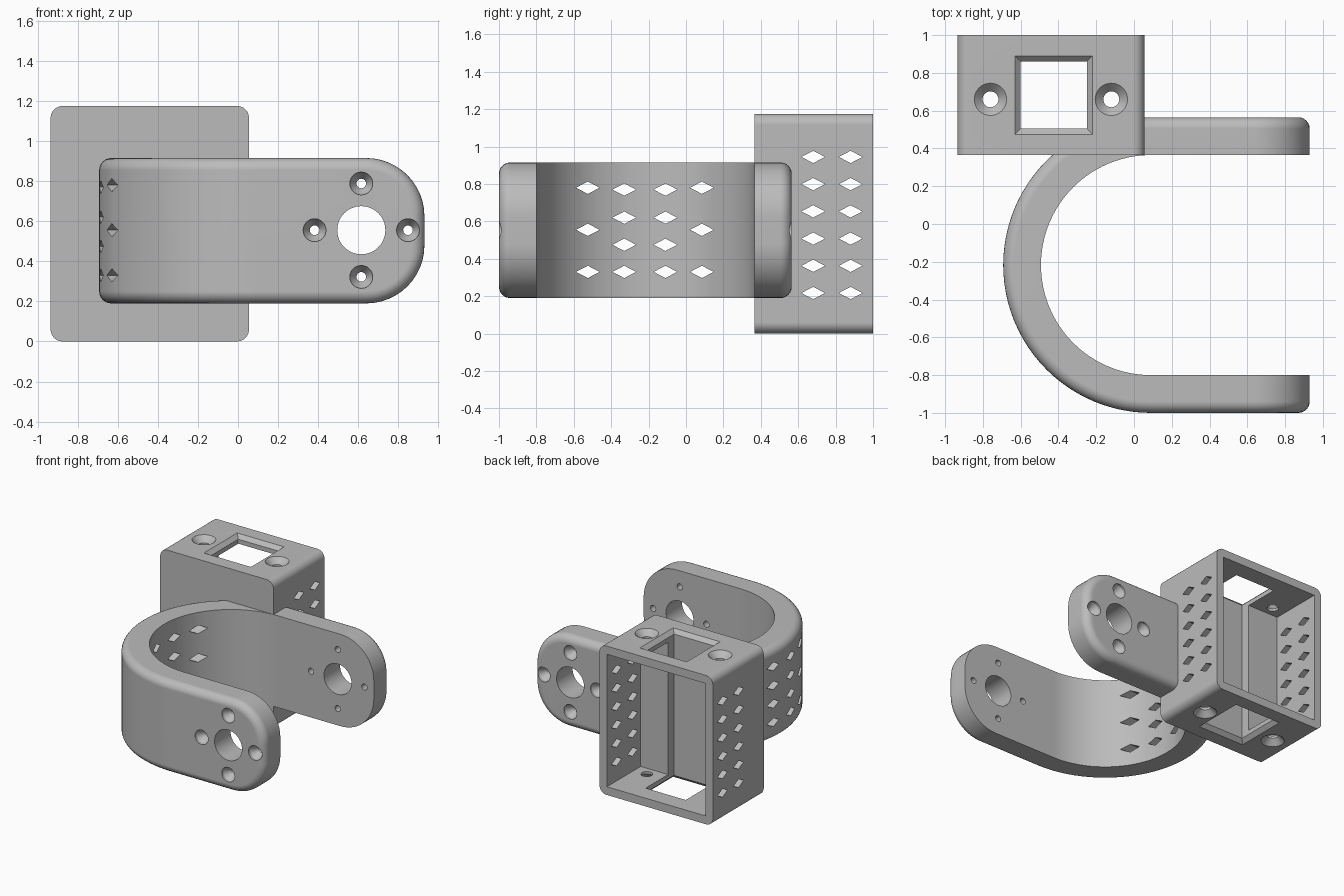
import bpy, bmesh, math
from math import sin, cos, pi

if "Cube" in bpy.data.objects:
    bpy.data.objects.remove(bpy.data.objects["Cube"])

grey = bpy.data.materials.new("grey plastic")
grey.diffuse_color = (0.5, 0.5, 0.5, 1)
grey.use_nodes = True
grey.node_tree.nodes["Principled BSDF"].inputs["Base Color"].default_value = grey.diffuse_color


def loft(bm, rings):
    """Closed solid through equal-sized rings of points."""
    rows = [[bm.verts.new(p) for p in r] for r in rings]
    n = len(rows[0])
    for a, b in zip(rows, rows[1:]):
        for i in range(n):
            bm.faces.new((a[i], a[(i + 1) % n], b[(i + 1) % n], b[i]))
    bm.faces.new(rows[0])
    bm.faces.new(rows[-1])


def lathe(bm, centre, axis, profile, sides=32):
    """Round solid along y or z; profile holds (position, radius)."""
    rings = []
    for t, r in profile:
        ring = []
        for i in range(sides):
            u, v = r * cos(2 * pi * i / sides), r * sin(2 * pi * i / sides)
            ring.append((centre[0] + u, t, centre[1] + v) if axis == "y"
                        else (centre[0] + u, centre[1] + v, t))
        rings.append(ring)
    loft(bm, rings)


def diamond(bm, y, z, x0, x1):
    """Diamond-shaped prism along x."""
    shape = ((-.063, 0), (0, -.033), (.063, 0), (0, .033))
    loft(bm, [[(x, y + a, z + b) for a, b in shape] for x in (x0, x1)])


def make(name, bm):
    bmesh.ops.recalc_face_normals(bm, faces=bm.faces)
    me = bpy.data.meshes.new(name)
    bm.to_mesh(me)
    bm.free()
    ob = bpy.data.objects.new(name, me)
    bpy.context.collection.objects.link(ob)
    me.materials.append(grey)
    return ob


def cut(target, bm):
    tool = make("cutter", bm)
    tool.hide_render = True
    m = target.modifiers.new("cut", "BOOLEAN")
    m.operation, m.solver, m.object = "DIFFERENCE", "EXACT", tool
    bpy.context.view_layer.objects.active = target
    bpy.ops.object.modifier_apply(modifier=m.name)
    bpy.data.objects.remove(tool)


def finish(ob):
    bpy.ops.object.select_all(action="DESELECT")
    ob.select_set(True)
    bpy.context.view_layer.objects.active = ob
    bpy.ops.object.shade_smooth_by_angle(angle=math.radians(30))
    m = ob.modifiers.new("flat normals", "WEIGHTED_NORMAL")
    m.keep_sharp = True


# ---- U-shaped bracket: layers from the filleted outer skin to the inner skin
CX, CY, RAD, END = 0.09, -0.2175, 0.7825, 0.93
ZC, HALF, CORNER, FIL, THICK = 0.5525, 0.3625, 0.29, 0.06, 0.2
layers = []
for i in range(7):
    a = pi / 2 * (1 - i / 6)
    layers.append((FIL * (1 - sin(a)), FIL * (1 - cos(a))))
layers.append((THICK, 0))


def station_points(depth, inset):
    """(x, y, half height) along the strip from front tip to back tip."""
    tip = []
    for i in range(13):
        t = pi / 2 * i / 12
        tip.append((END - CORNER + (CORNER - inset) * cos(t),
                    HALF - CORNER + (CORNER - inset) * sin(t)))
    r = RAD - depth
    pts = [(x, CY - r, h) for x, h in tip]
    for i in range(49):
        a = -pi / 2 - pi * i / 48
        pts.append((CX + r * cos(a), CY + r * sin(a), HALF - inset))
    return pts + [(x, CY + r, h) for x, h in reversed(tip)]


bm = bmesh.new()
loops = []
for depth, inset in layers:
    pts = station_points(depth, inset)
    loops.append(([bm.verts.new((x, y, ZC + h)) for x, y, h in pts],
                  [bm.verts.new((x, y, ZC - h)) for x, y, h in pts]))
for top, low in (loops[0], loops[-1]):
    for i in range(len(top) - 1):
        bm.faces.new((top[i], top[i + 1], low[i + 1], low[i]))
for (t0, l0), (t1, l1) in zip(loops, loops[1:]):
    a, b = t0 + l0[::-1], t1 + l1[::-1]
    for i in range(len(a)):
        j = (i + 1) % len(a)
        bm.faces.new((a[i], a[j], b[j], b[i]))
bracket = make("u_bracket", bm)

# Round centre holes, countersunk screw holes and diamond vents
bm = bmesh.new()
HX, HZ, OFF = 0.615, 0.555, 0.233
for side in (-1, 1):
    outer = CY + side * RAD
    at = lambda d: outer - side * d
    lathe(bm, (HX, HZ), "y", [(at(-.05), .12), (at(.25), .12)], 48)
    for dx, dz in ((OFF, 0), (-OFF, 0), (0, OFF), (0, -OFF)):
        lathe(bm, (HX + dx, HZ + dz), "y",
              [(at(-.05), .057), (at(.02), .057), (at(.07), .024), (at(.25), .024)], 24)
for y, heights in ((-.525, (.33, .555, .78)), (-.33, (.33, .475, .62, .77)),
                   (-.11, (.33, .475, .62, .77)), (.085, (.33, .555, .78))):
    for z in heights:
        diamond(bm, y, z, -.85, -.1)
cut(bracket, bm)
finish(bracket)

# ---- Motor housing: box with rounded edges running front to back
X0, X1, Y0, Y1, H, R = -0.935, 0.055, 0.365, 1.0, 1.175, 0.06
outline = []
for k, (x, z) in enumerate(((X1 - R, H - R), (X0 + R, H - R), (X0 + R, R), (X1 - R, R))):
    for i in range(7):
        a = pi / 2 * (k + i / 6)
        outline.append((x + R * cos(a), z + R * sin(a)))
bm = bmesh.new()
loft(bm, [[(x, y, z) for x, z in outline] for y in (Y0, Y1)])
housing = make("motor_housing", bm)

# Open cavity at the back
bm = bmesh.new()
loft(bm, [[(-.87, y, .065), (-.01, y, .065), (-.01, y, 1.11), (-.87, y, 1.11)]
          for y in (.58, 1.1)])
cut(housing, bm)

# Flared square window and countersunk screw holes through top and bottom
bm = bmesh.new()
rings = []
for z, g in ((-.03, .06), (.03, 0), (H - .03, 0), (H + .03, .06)):
    x0, x1, y0, y1 = -.60 - g, -.25 + g, .505 - g, .86 + g
    rings.append([(x0, y0, z), (x1, y0, z), (x1, y1, z), (x0, y1, z)])
loft(bm, rings)
for x in (-.76, -.12):
    lathe(bm, (x, .66), "z", [(-.02, .105), (.045, .042), (H - .045, .042), (H + .02, .105)])
cut(housing, bm)

# Diamond vents through both side walls
bm = bmesh.new()
for y in (.68, .88):
    for i in range(6):
        diamond(bm, y, .217 + .1455 * i, -1.1, .2)
cut(housing, bm)
finish(housing)
